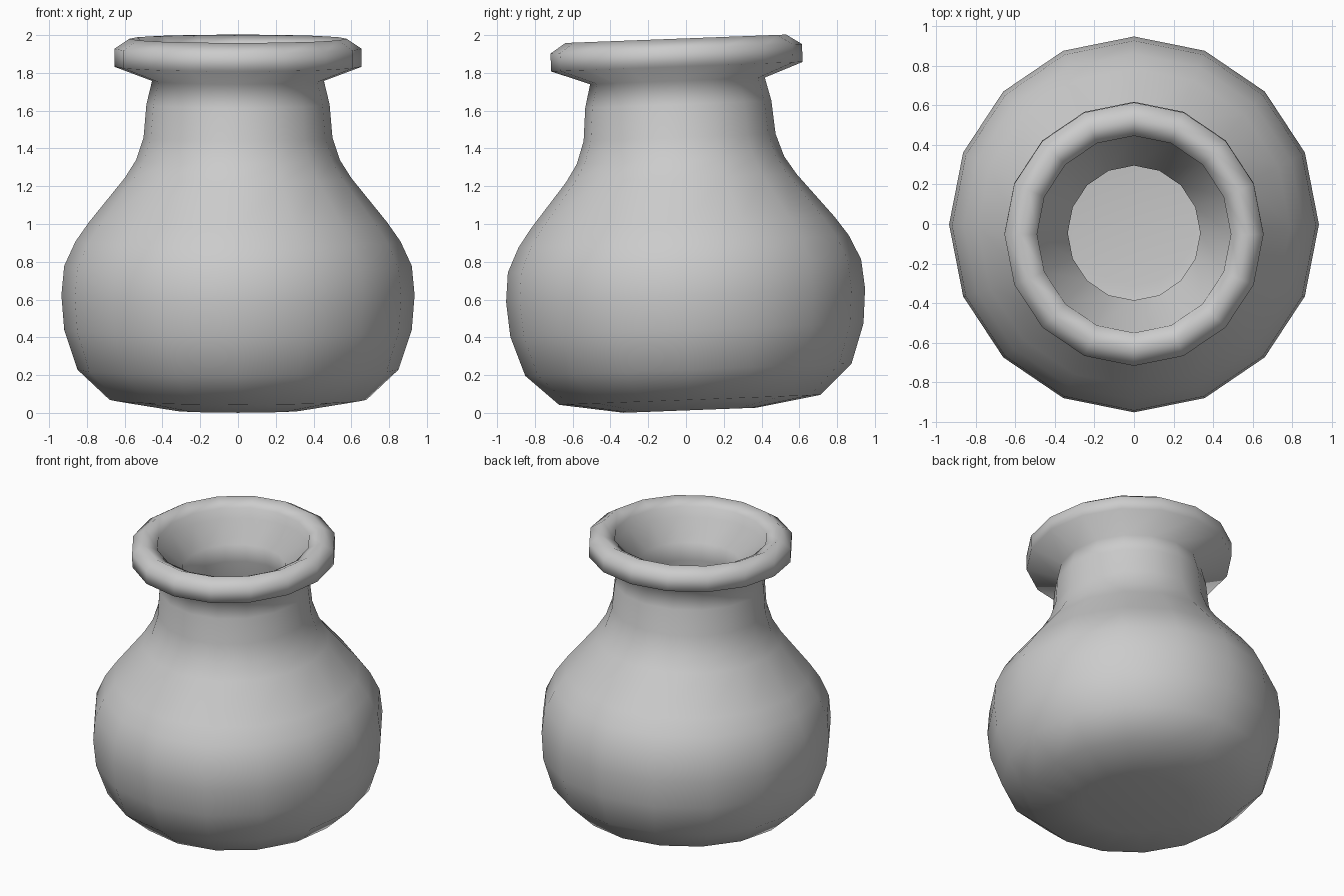
import bpy, bmesh
from math import sin, cos, pi

if "Cube" in bpy.data.objects:
    bpy.data.objects.remove(bpy.data.objects["Cube"])

SIDES = 16

# outer wall, base to rim, as (radius, height)
OUTER = [(0.345, 0.0), (0.68, 0.055), (0.85, 0.215), (0.92, 0.425), (0.935, 0.61),
         (0.92, 0.765), (0.86, 0.895), (0.79, 0.995), (0.60, 1.23), (0.54, 1.325),
         (0.50, 1.445), (0.485, 1.62), (0.455, 1.745), (0.655, 1.82),
         (0.655, 1.915), (0.575, 1.968)]
# inner wall, rim down to the floor
INNER = [(0.49, 1.925), (0.49, 1.85), (0.335, 1.74), (0.35, 1.61), (0.37, 1.42),
         (0.42, 1.26), (0.50, 1.14), (0.67, 0.925), (0.77, 0.75), (0.80, 0.61),
         (0.79, 0.45), (0.73, 0.30), (0.60, 0.18), (0.32, 0.14)]


def lathe(name, profile):
    bm = bmesh.new()
    rings = [[bm.verts.new((r * cos(2 * pi * i / SIDES), 1.017 * r * sin(2 * pi * i / SIDES), z))
              for i in range(SIDES)] for r, z in profile]
    for a, b in zip(rings, rings[1:]):
        for i in range(SIDES):
            j = (i + 1) % SIDES
            bm.faces.new((a[i], a[j], b[j], b[i]))
    bm.faces.new(rings[0][::-1])   # underside
    bm.faces.new(rings[-1])        # inside floor
    bmesh.ops.recalc_face_normals(bm, faces=bm.faces)
    for f in bm.faces:
        f.smooth = True
    mesh = bpy.data.meshes.new(name)
    bm.to_mesh(mesh)
    bm.free()
    obj = bpy.data.objects.new(name, mesh)
    bpy.context.collection.objects.link(obj)
    return obj


# hollow pot, leaning slightly towards the front
pot = lathe("pot", OUTER + INNER)
pot.rotation_euler = (0.038, 0, 0)
pot.location = (0, 0.021, 0.014)
